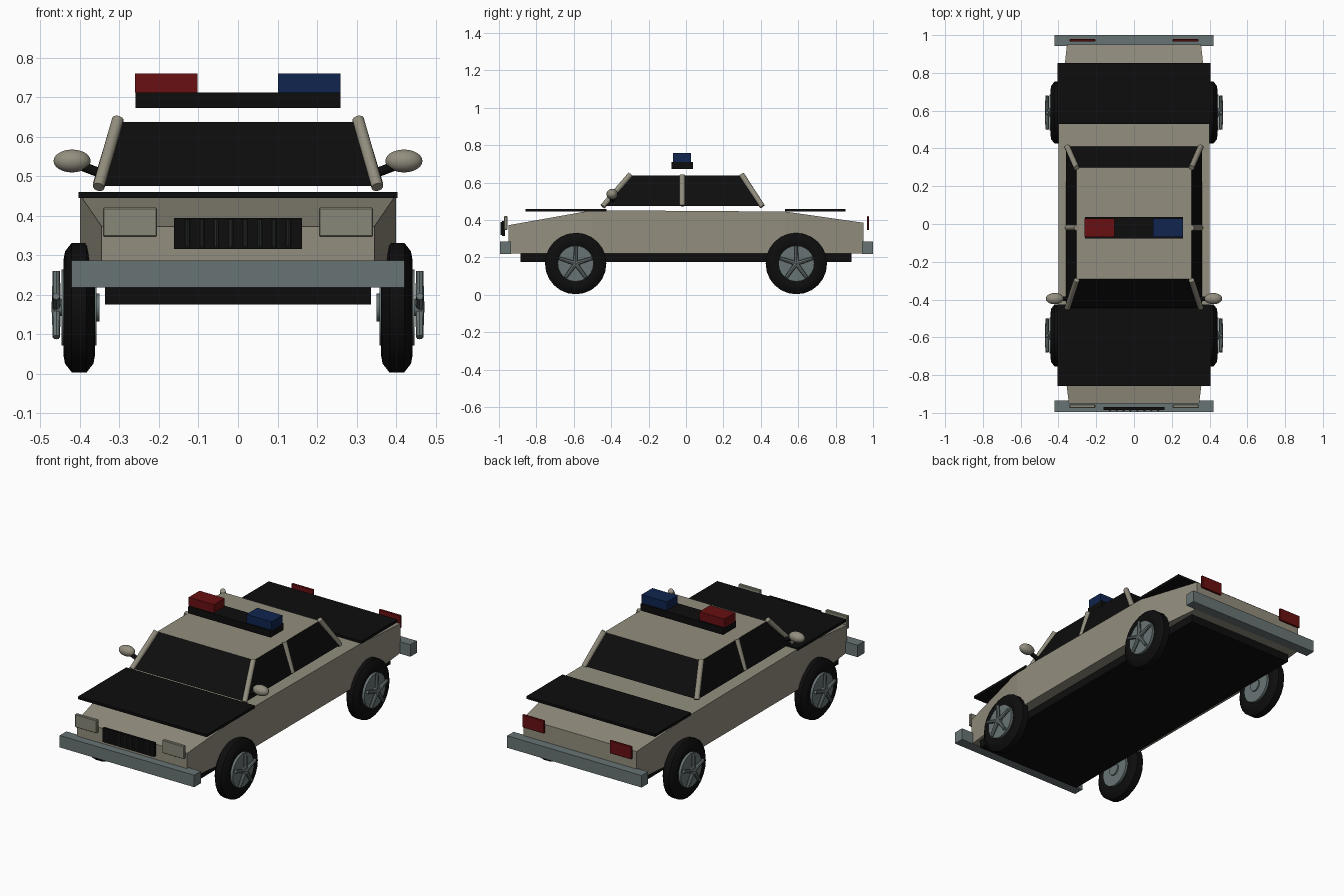
import bpy, bmesh, math
from mathutils import Vector

if "Cube" in bpy.data.objects:
    bpy.data.objects.remove(bpy.data.objects["Cube"])


def material(name, rgb):
    m = bpy.data.materials.new(name)
    m.diffuse_color = (*rgb, 1)
    m.use_nodes = True
    m.node_tree.nodes["Principled BSDF"].inputs["Base Color"].default_value = m.diffuse_color
    return m


CREAM = material("cream paint", (0.29, 0.27, 0.21))
BLACK = material("black", (0.004, 0.004, 0.004))
STEEL = material("grey metal", (0.14, 0.175, 0.175))
RED = material("red lens", (0.14, 0.005, 0.006))
BLUE = material("blue lens", (0.005, 0.018, 0.08))
LAMP = material("headlight lens", (0.25, 0.245, 0.19))
DARK = material("dark grey", (0.02, 0.023, 0.023))


def finish(name, bm, mats, smooth=False):
    bmesh.ops.recalc_face_normals(bm, faces=bm.faces)
    me = bpy.data.meshes.new(name)
    bm.to_mesh(me)
    bm.free()
    for m in mats:
        me.materials.append(m)
    ob = bpy.data.objects.new(name, me)
    bpy.context.collection.objects.link(ob)
    if smooth:
        bpy.context.view_layer.objects.active = ob
        ob.select_set(True)
        bpy.ops.object.shade_smooth_by_angle(angle=math.radians(35))
        ob.select_set(False)
    return ob


def box(name, x, y, z, mat, bevel=0.0):
    bm = bmesh.new()
    bmesh.ops.create_cube(bm, size=1)
    for v in bm.verts:
        v.co = [(a + b) / 2 + c * (b - a) for c, (a, b) in zip(v.co, (x, y, z))]
    if bevel:
        bmesh.ops.bevel(bm, geom=bm.edges[:], offset=bevel, segments=1, affect='EDGES')
    return finish(name, bm, [mat])


def rod(name, a, b, r, mat, r2=None, sides=12):
    a, b = Vector(a), Vector(b)
    bm = bmesh.new()
    bmesh.ops.create_cone(bm, cap_ends=True, segments=sides, radius1=r,
                          radius2=r if r2 is None else r2, depth=(b - a).length)
    rot = (b - a).to_track_quat('Z', 'Y')
    for v in bm.verts:
        v.co = rot @ v.co + (a + b) / 2
    return finish(name, bm, [mat], True)


def loft(name, rings, mats, rule=None):
    bm = bmesh.new()
    loops = [[bm.verts.new(p) for p in ring] for ring in rings]
    for lo, hi in zip(loops, loops[1:]):
        for i in range(len(lo)):
            j = (i + 1) % len(lo)
            bm.faces.new((lo[i], lo[j], hi[j], hi[i]))
    bm.faces.new(loops[0])
    bm.faces.new(loops[-1])
    bmesh.ops.recalc_face_normals(bm, faces=bm.faces)
    if rule:
        for f in bm.faces:
            f.material_index = rule(f)
    return finish(name, bm, mats)


# Body lofted front to back: y, half width, top height
stations = [(-0.95, 0.345, 0.372), (-0.50, 0.40, 0.452), (0.53, 0.40, 0.445), (0.95, 0.355, 0.385)]
loft("body", [[(-w, y, 0.22), (w, y, 0.22), (w, y, t), (-w, y, t)] for y, w, t in stations], [CREAM])
box("underbody", (-0.337, 0.337), (-0.885, 0.885), (0.175, 0.225), BLACK)
box("hood", (-0.404, 0.404), (-0.857, -0.425), (0.444, 0.459), BLACK)
box("trunk_lid", (-0.404, 0.404), (0.53, 0.853), (0.444, 0.459), BLACK)

# Glass cabin with a painted roof
def rect(w, y0, y1, z):
    return [(-w, y0, z), (w, y0, z), (w, y1, z), (-w, y1, z)]

loft("cabin", [rect(0.36, -0.445, 0.41, 0.475), rect(0.304, -0.29, 0.298, 0.637)],
     [BLACK, CREAM], lambda f: 1 if f.normal.z > 0.9 else 0)

# Bumpers, grille and roof bar
box("front_bumper", (-0.422, 0.422), (-0.995, -0.935), (0.218, 0.286), STEEL)
box("rear_bumper", (-0.422, 0.422), (0.942, 1.0), (0.218, 0.286), STEEL)
box("grille", (-0.162, 0.162), (-0.984, -0.968), (0.315, 0.394), BLACK)
for i in range(8):
    x = (i - 3.5) * 0.0365
    rod("grille_bar", (x, -0.986, 0.32), (x, -0.986, 0.39), 0.006, DARK, sides=8)
box("light_bar_base", (-0.259, 0.259), (-0.077, 0.037), (0.672, 0.711), BLACK)
box("red_beacon", (-0.261, -0.103), (-0.069, 0.028), (0.711, 0.759), RED)
box("blue_beacon", (0.101, 0.259), (-0.069, 0.028), (0.711, 0.759), BLUE)


def tyre(x, y, z):
    # Rounded cross-section: offset along the axle, radius
    profile = [(-0.03, 0.095), (-0.04, 0.12), (-0.036, 0.142), (-0.019, 0.164),
               (0.019, 0.164), (0.036, 0.142), (0.04, 0.12), (0.03, 0.095)]
    n = 24
    bm = bmesh.new()
    grid = [[bm.verts.new((x + o, y + r * math.cos(k * math.tau / n),
                           z + r * math.sin(k * math.tau / n))) for o, r in profile]
            for k in range(n)]
    for k in range(n):
        a, b = grid[k], grid[(k + 1) % n]
        for i in range(len(profile)):
            j = (i + 1) % len(profile)
            bm.faces.new((a[i], a[j], b[j], b[i]))
    finish("tyre", bm, [BLACK], True)


for s in (-1, 1):
    def span(a, b):
        return tuple(sorted((s * a, s * b)))

    # Lamps at both ends
    box("headlight", span(0.205, 0.342), (-0.974, -0.955), (0.346, 0.42), LAMP, 0.003)
    box("tail_light", span(0.205, 0.342), (0.967, 0.979), (0.346, 0.42), RED, 0.003)

    # Roof pillars
    rod("front_pillar", (s * 0.353, -0.445, 0.472), (s * 0.304, -0.297, 0.643), 0.015, CREAM)
    rod("middle_pillar", (s * 0.353, -0.02, 0.477), (s * 0.304, -0.02, 0.64), 0.015, CREAM)
    rod("rear_pillar", (s * 0.353, 0.408, 0.472), (s * 0.304, 0.297, 0.643), 0.015, CREAM)

    # Side mirror on its arm
    rod("mirror_arm", (s * 0.33, -0.395, 0.5), (s * 0.40, -0.395, 0.527), 0.012, BLACK)
    bm = bmesh.new()
    bmesh.ops.create_uvsphere(bm, u_segments=20, v_segments=12, radius=1)
    for v in bm.verts:
        v.co = (s * 0.42 + v.co.x * 0.047, -0.395 + v.co.y * 0.03, 0.538 + v.co.z * 0.029)
    finish("mirror", bm, [CREAM], True)

    # Wheels with five-spoke hubs
    for y in (-0.59, 0.59):
        z, x = 0.167, 0.402
        tyre(s * x, y, z)
        rod("rim", (s * 0.358, y, z), (s * 0.447, y, z), 0.096, STEEL, sides=24)
        rod("inner_hub", (s * 0.35, y, z), (s * 0.36, y, z), 0.035, STEEL)
        rod("outer_hub", (s * 0.445, y, z), (s * 0.464, y, z), 0.022, STEEL)
        for k in range(5):
            a = k * math.tau / 5
            tip = (s * 0.46, y + 0.093 * math.sin(a), z + 0.093 * math.cos(a))
            rod("spoke", (s * 0.46, y, z), tip, 0.012, STEEL, 0.009, 8)
